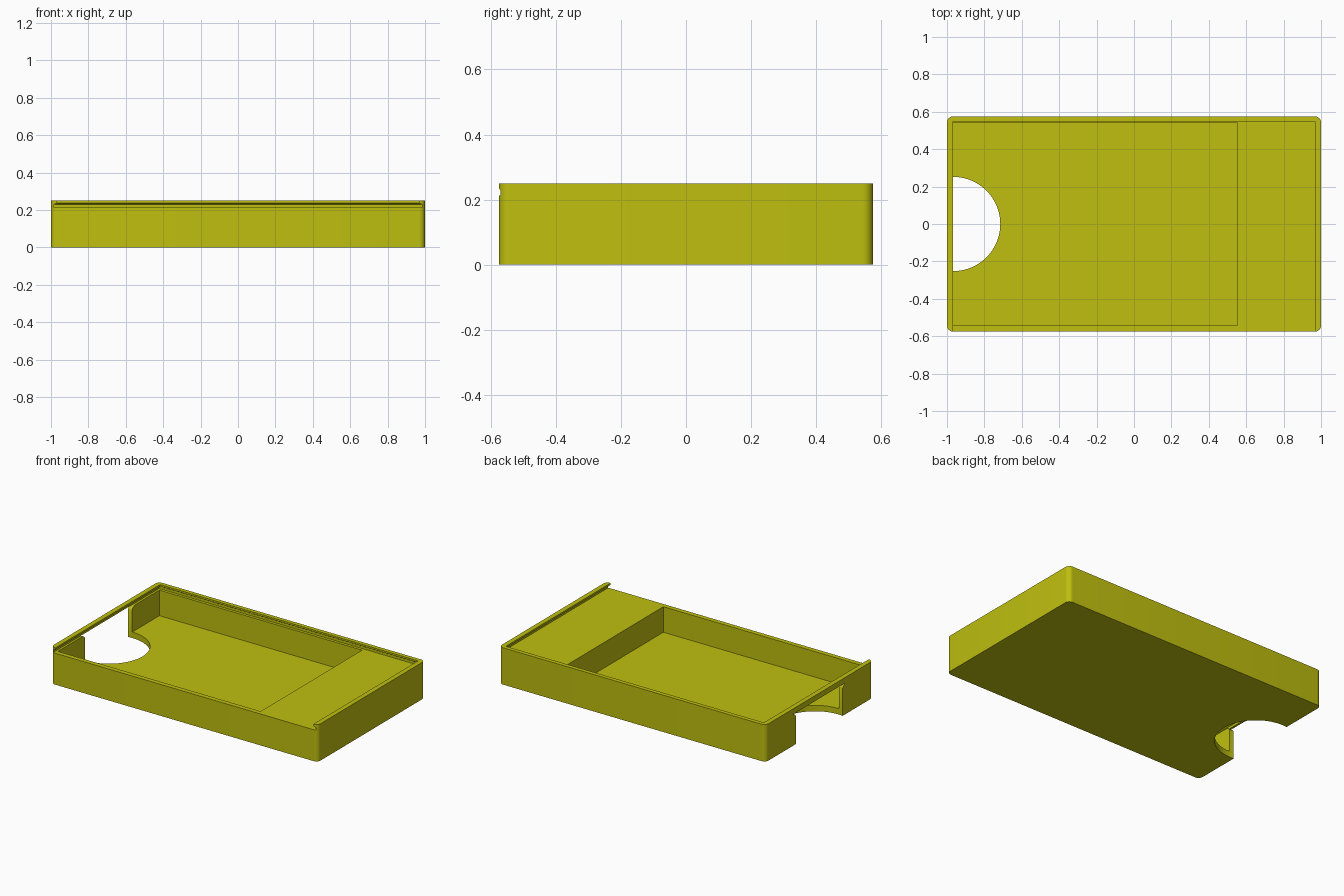
import bpy, bmesh, math

if "Cube" in bpy.data.objects:
    bpy.data.objects.remove(bpy.data.objects["Cube"])

LEDGE = 0.213      # height on which the sliding lid rests
FLOOR = 0.04
HX, HY, TOP = 1.0, 0.575, 0.25

yellow = bpy.data.materials.new("yellow plastic")
yellow.diffuse_color = (0.52, 0.52, 0.005, 1)
yellow.use_nodes = True
yellow.node_tree.nodes["Principled BSDF"].inputs["Base Color"].default_value = yellow.diffuse_color


def loft(name, loops):
    """Solid from stacked loops of equal point count."""
    bm = bmesh.new()
    rings = [[bm.verts.new(p) for p in loop] for loop in loops]
    n = len(rings[0])
    bm.faces.new(rings[0])
    bm.faces.new(rings[-1])
    for a, b in zip(rings, rings[1:]):
        for i in range(n):
            j = (i + 1) % n
            bm.faces.new((a[i], a[j], b[j], b[i]))
    bmesh.ops.recalc_face_normals(bm, faces=bm.faces)
    mesh = bpy.data.meshes.new(name)
    bm.to_mesh(mesh)
    bm.free()
    mesh.materials.append(yellow)
    obj = bpy.data.objects.new(name, mesh)
    bpy.context.collection.objects.link(obj)
    return obj


def rect(x0, x1, y0, y1, z):
    return [(x0, y0, z), (x1, y0, z), (x1, y1, z), (x0, y1, z)]


def rounded(hx, hy, r, z, seg=8):
    pts = []
    for k, (sx, sy) in enumerate([(1, 1), (-1, 1), (-1, -1), (1, -1)]):
        for i in range(seg + 1):
            a = math.pi / 2 * (k + i / seg)
            pts.append((sx * (hx - r) + r * math.cos(a),
                        sy * (hy - r) + r * math.sin(a), z))
    return pts


def circle(cx, r, z, n=96):
    return [(cx + r * math.cos(2 * math.pi * i / n),
             r * math.sin(2 * math.pi * i / n), z) for i in range(n)]


# Tray body with rounded upright corners
tray = loft("tray", [rounded(HX, HY, 0.032, 0), rounded(HX, HY, 0.032, TOP)])

cutters = []
# Undercut lid channel, open at the front
cutters.append(loft("lid_channel", [
    rect(-w, w, -0.7, b, z) for z, w, b in
    [(LEDGE, 0.985, 0.562), (0.229, 0.985, 0.562),
     (0.238, 0.967, 0.547), (0.3, 0.967, 0.547)]]))
# Storage pocket
cutters.append(loft("pocket", [rect(-0.97, 0.55, -0.543, 0.543, z)
                               for z in (FLOOR, 0.22)]))
# Thumb opening through floor and left wall, below the rail
cutters.append(loft("thumb_opening", [circle(-0.967, 0.252, z)
                                      for z in (-0.1, LEDGE)]))
# Rounded shoulders on the wall ends beside the thumb opening
R = 0.04
for side in (-1, 1):
    yc, zc = 0.248 + R, LEDGE - R
    prof = [(0.2, zc)] + [(yc - R * math.cos(t), zc + R * math.sin(t))
                          for t in [math.pi / 2 * i / 8 for i in range(9)]]
    prof.append((0.2, LEDGE))
    cutters.append(loft("shoulder", [[(x, side * y, z) for y, z in prof]
                                     for x in (-1.05, -0.96)]))

# Carve the tray, then drop the cutters
bpy.context.view_layer.objects.active = tray
tray.select_set(True)
for c in cutters:
    c.hide_render = True
    mod = tray.modifiers.new(c.name, 'BOOLEAN')
    mod.operation = 'DIFFERENCE'
    mod.solver = 'EXACT'
    mod.object = c
    bpy.ops.object.modifier_apply(modifier=mod.name)
for c in cutters:
    bpy.data.objects.remove(c)

bpy.ops.object.shade_smooth_by_angle(angle=math.radians(30))
